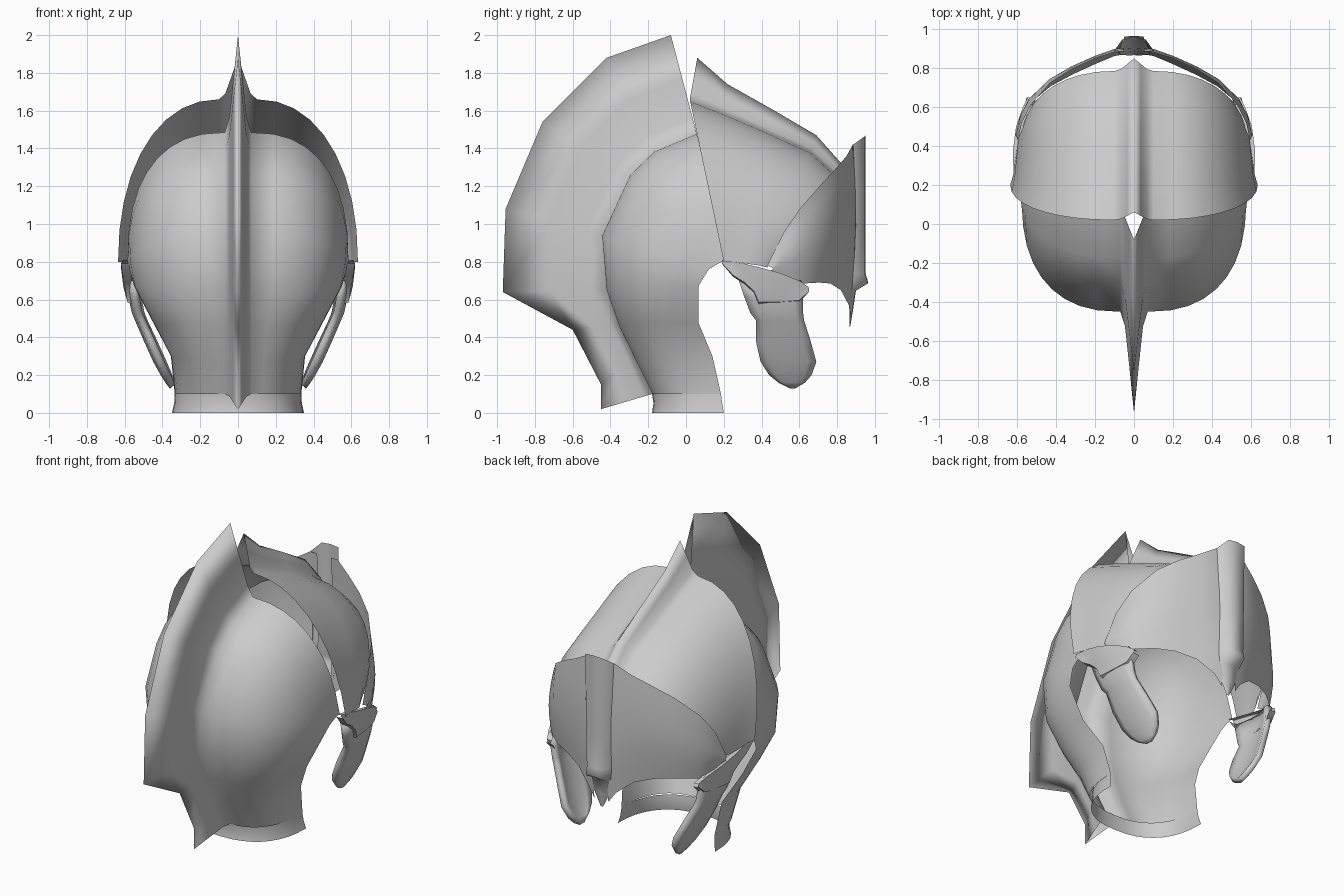
import bpy, bmesh, math

if "Cube" in bpy.data.objects:
    bpy.data.objects.remove(bpy.data.objects["Cube"])


def sheet(name, rows, thick=0.0, angle=50):
    """Skin a grid of points given for the +x side and mirror it to -x."""
    bm = bmesh.new()
    grid = [[bm.verts.new(p) for p in row] for row in rows]
    for a, b in zip(grid, grid[1:]):
        for i in range(len(a) - 1):
            bm.faces.new((a[i], a[i + 1], b[i + 1], b[i]))
    bmesh.ops.remove_doubles(bm, verts=bm.verts, dist=0.0005)
    bmesh.ops.recalc_face_normals(bm, faces=bm.faces)
    # make the surface point away from the middle of the helmet
    s = sum(f.normal.x * f.calc_center_median().x * f.calc_area() for f in bm.faces)
    if s < 0:
        bmesh.ops.reverse_faces(bm, faces=bm.faces)
    me = bpy.data.meshes.new(name)
    bm.to_mesh(me)
    bm.free()
    ob = bpy.data.objects.new(name, me)
    bpy.context.collection.objects.link(ob)
    bpy.ops.object.select_all(action='DESELECT')
    bpy.context.view_layer.objects.active = ob
    ob.select_set(True)
    bpy.ops.object.shade_smooth_by_angle(angle=math.radians(angle))
    if thick:
        sol = ob.modifiers.new("thickness", 'SOLIDIFY')
        sol.thickness = thick
        sol.offset = -1
    mir = ob.modifiers.new("mirror", 'MIRROR')
    mir.merge_threshold = 0.0005
    return ob


def arc(x0, c, e, n=2.4, steps=9):
    """Superellipse rib from centre point c=(y,z) at x0 to edge point e=(x,y,z)."""
    pts = []
    for i in range(steps + 1):
        t = i / steps * math.pi / 2
        s, k = math.sin(t) ** (2 / n), max(0, math.cos(t)) ** (2 / n)
        pts.append((x0 + (e[0] - x0) * s,
                    e[1] + (c[0] - e[1]) * k,
                    e[2] + (c[1] - e[2]) * k))
    return pts


def fin(apex, base, w):
    """Half cross-section of a ridge: sharp apex to flared foot (foot excluded)."""
    out = []
    for f, x in ((0, 0), (0.45, 0.35), (0.85, 0.66)):
        out.append((w * x, apex[0] + (base[0] - apex[0]) * f,
                    apex[1] + (base[1] - apex[1]) * f))
    return out


# back shell flowing into the tall rear crest
back = [(-.18, .1), (-.27, .28), (-.36, .465), (-.425, .65),
        (-.45, .94), (-.30, 1.265), (-.17, 1.39), (.055, 1.485)]
edge = [(.335, .185, .1), (.355, .14, .3), (.45, .065, .48),
        (.55, .065, .67), (.575, .12, .76), (.58, .17, .79),
        (.585, .19, .8), (.585, .21, .805)]
crest = [(-.45, .02), (-.45, .15), (-.6, .44), (-.97, .64),
         (-.955, 1.08), (-.76, 1.54), (-.42, 1.88), (-.08, 2.0)]
sheet("back_shell", [fin(a, c, .07) + arc(.07, c, e)
                     for a, c, e in zip(crest, back, edge)], angle=110)

# flared collar under the back shell
sheet("neck_collar", [arc(0, (-.18, 0), (.35, .2, 0)), arc(0, (-.172, .05), (.338, .192, .05)),
                      arc(0, (-.18, .1), (.335, .185, .1))])

# front shell flowing into its ridge
centre = [(.02, 1.66), (.20, 1.59), (.43, 1.49), (.66, 1.385), (.785, 1.27)]
side = [(.635, .2, .8), (.62, .25, .8), (.61, .32, .79), (.60, .39, .78), (.575, .43, .77)]
ridge = [(.06, 1.88), (.22, 1.74), (.46, 1.605), (.69, 1.47), (.85, 1.29)]
sheet("front_shell", [fin(a, c, .1) + arc(.1, c, e, n=2.15)
                      for a, c, e in zip(ridge, centre, side)], angle=110)

# brow plate: columns of (x, top y, top z, bottom y, bottom z)
brow = [(.05, .885, 1.42, .87, .50), (.1, .883, 1.42, .862, .57), (.2, .85, 1.36, .82, .65),
        (.32, .795, 1.295, .765, .685), (.43, .725, 1.22, .705, .69),
        (.53, .61, 1.09, .62, .685), (.575, .52, .96, .53, .71),
        (.595, .43, .78, .44, .75)]
cols = []
for x, ty, tz, by, bz in brow:
    col = []
    for i in range(7):
        f = i / 6
        bulge = .025 * math.sin(math.pi * f)
        col.append((x * (1 + .8 * bulge), ty + (by - ty) * f + bulge, tz + (bz - tz) * f))
    cols.append(col)
sheet("brow_plate", cols)

# raised nose ridge on the brow plate: (z, front y, foot y, width factor)
nose = [(1.47, .95, .885, 1), (1.2, .95, .895, .97), (.95, .95, .895, .9),
        (.74, .95, .885, .85), (.69, .965, .88, .8), (.65, .90, .872, .75),
        (.55, .885, .866, .55), (.46, .87, .865, .1)]
rows = []
for i, (z, yf, yb, k) in enumerate(nose):
    rows.append([(0, yf, z), (.06 * k, yf - .003, z - .005), (.1 * k, yb, z - .05 * (i == 0))])
sheet("nose_ridge", rows, angle=80)

# hinge band above the cheek guard: (y, top z, bottom z, top x, bottom x)
band = [(.19, .81, .79, .61, .605), (.25, .80, .72, .615, .595),
        (.31, .79, .68, .62, .59), (.36, .777, .63, .62, .58),
        (.385, .772, .565, .62, .57), (.50, .74, .57, .605, .56),
        (.60, .70, .585, .57, .545), (.65, .665, .64, .545, .535)]
rows = []
for y, zt, zb, xt, xb in band:
    h = zt - zb
    rows.append([(xt - .035, y, zt - .005), (xt, y, zt),
                 (xt * .5 + xb * .5 + .06 * h, y, zb + .5 * h),
                 (xb + .015, y, zb + .1 * h), (xb - .03, y, zb)])
sheet("hinge_band", rows)

# cheek guard: rows of (z, rear y, front y, x)
cheek = [(.70, .28, .61, .565), (.61, .31, .62, .555), (.53, .34, .62, .54),
         (.49, .37, .625, .525), (.38, .37, .66, .475), (.27, .395, .69, .425),
         (.20, .44, .665, .392), (.16, .49, .63, .373), (.13, .55, .58, .36)]
rows = []
for z, y0, y1, x in cheek:
    w = y1 - y0
    rows.append([(x + .10 * w * (1 - (2 * f - 1) ** 2) - .04 * w * f, y0 + w * f, z)
                 for f in (0, .15, .4, .65, .85, 1)])
sheet("cheek_guard", rows, thick=.035)
